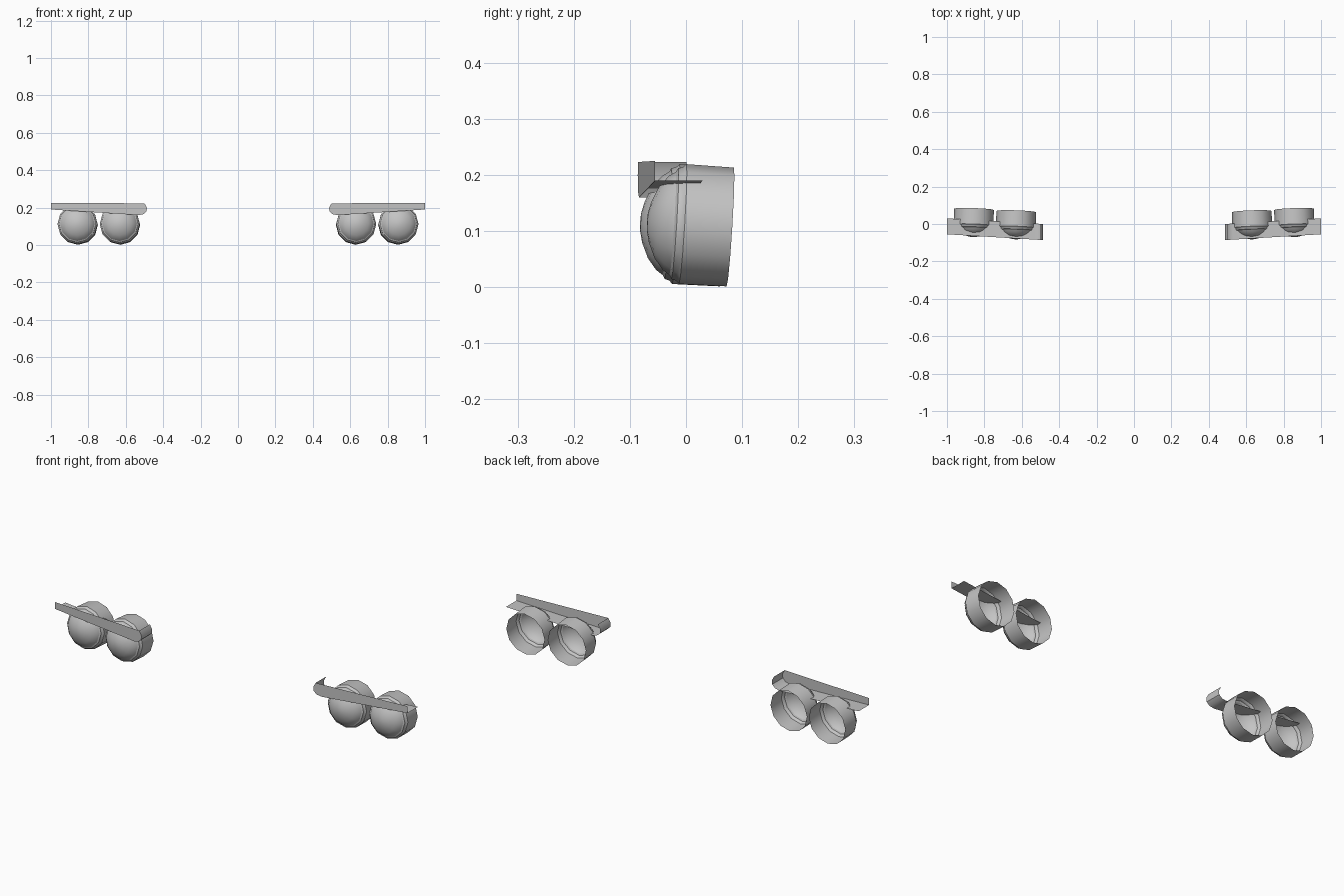
import bpy, bmesh, math
from mathutils import Matrix, Vector

cube = bpy.data.objects.get("Cube")
if cube:
    bpy.data.objects.remove(cube)

grey = bpy.data.materials.new("light_grey")
grey.use_nodes = True
colour = (0.55, 0.55, 0.55, 1)
grey.diffuse_color = colour
grey.node_tree.nodes["Principled BSDF"].inputs["Base Color"].default_value = colour


def finish(name, bm, angle):
    mesh = bpy.data.meshes.new(name)
    bm.to_mesh(mesh)
    bm.free()
    obj = bpy.data.objects.new(name, mesh)
    bpy.context.collection.objects.link(obj)
    mesh.materials.append(grey)
    bpy.ops.object.select_all(action="DESELECT")
    obj.select_set(True)
    bpy.context.view_layer.objects.active = obj
    bpy.ops.object.shade_smooth_by_angle(angle=math.radians(angle))


def lathe(name, profile, matrix):
    """Spin a (depth, radius) profile around the y axis."""
    bm = bmesh.new()
    verts = [bm.verts.new((0, y, r)) for y, r in profile]
    edges = [bm.edges.new(pair) for pair in zip(verts, verts[1:])]
    bmesh.ops.spin(bm, geom=verts + edges, cent=(0, 0, 0), axis=(0, 1, 0),
                   angle=math.tau, steps=12)
    bmesh.ops.remove_doubles(bm, verts=bm.verts, dist=0.0005)
    bmesh.ops.recalc_face_normals(bm, faces=bm.faces)
    # the shell is open behind, so make its faces look away from the axis
    if sum(f.normal.dot(f.calc_center_median() - Vector((0, 0.03, 0))) for f in bm.faces) < 0:
        bmesh.ops.reverse_faces(bm, faces=bm.faces)
    bm.transform(matrix)
    finish(name, bm, 35)


def brow(name, side):
    """Tray over the lamps: front wall, sloping floor and curled inner end."""
    outline = [(1.0, 0.19), (0.53, 0.16), (0.505, 0.165), (0.489, 0.18),
               (0.487, 0.2), (0.5, 0.223)]
    bm = bmesh.new()
    front, back = [], []
    for x, z in outline:
        t = (x - 0.487) / 0.513
        front.append(bm.verts.new((side * x, -0.086 + 0.031 * t, z)))
        back.append(bm.verts.new((side * x, 0.03 * t, z)))
    top = bm.verts.new((side, -0.055, 0.225))
    bm.faces.new(front + [top])
    for i in range(len(outline) - 1):
        bm.faces.new((front[i], front[i + 1], back[i + 1], back[i]))
    bmesh.ops.recalc_face_normals(bm, faces=bm.faces)
    if bm.faces[:][0].normal.y > 0:
        bmesh.ops.reverse_faces(bm, faces=bm.faces)
    finish(name, bm, 40)


housing = [(0.079, 0.106), (-0.006, 0.107), (-0.012, 0.101), (-0.02, 0.099),
           (-0.024, 0.092)]
lens = [(-0.024, 0.092), (-0.036, 0.084), (-0.052, 0.064), (-0.064, 0.037),
        (-0.069, 0.016), (-0.07, 0)]

for side, label in ((1, "left"), (-1, "right")):
    for place, x, y in (("outer", 0.858, 0.0), ("inner", 0.632, -0.012)):
        # lamps look slightly up and outward
        pose = (Matrix.Translation((side * x, y, 0.112))
                @ Matrix.Rotation(math.radians(2 * side), 4, "Z")
                @ Matrix.Rotation(math.radians(-3.5), 4, "X"))
        lathe(f"{label}_{place}_lamp_housing", housing, pose)
        lathe(f"{label}_{place}_lamp_lens", lens, pose)
    brow(f"{label}_brow", side)
